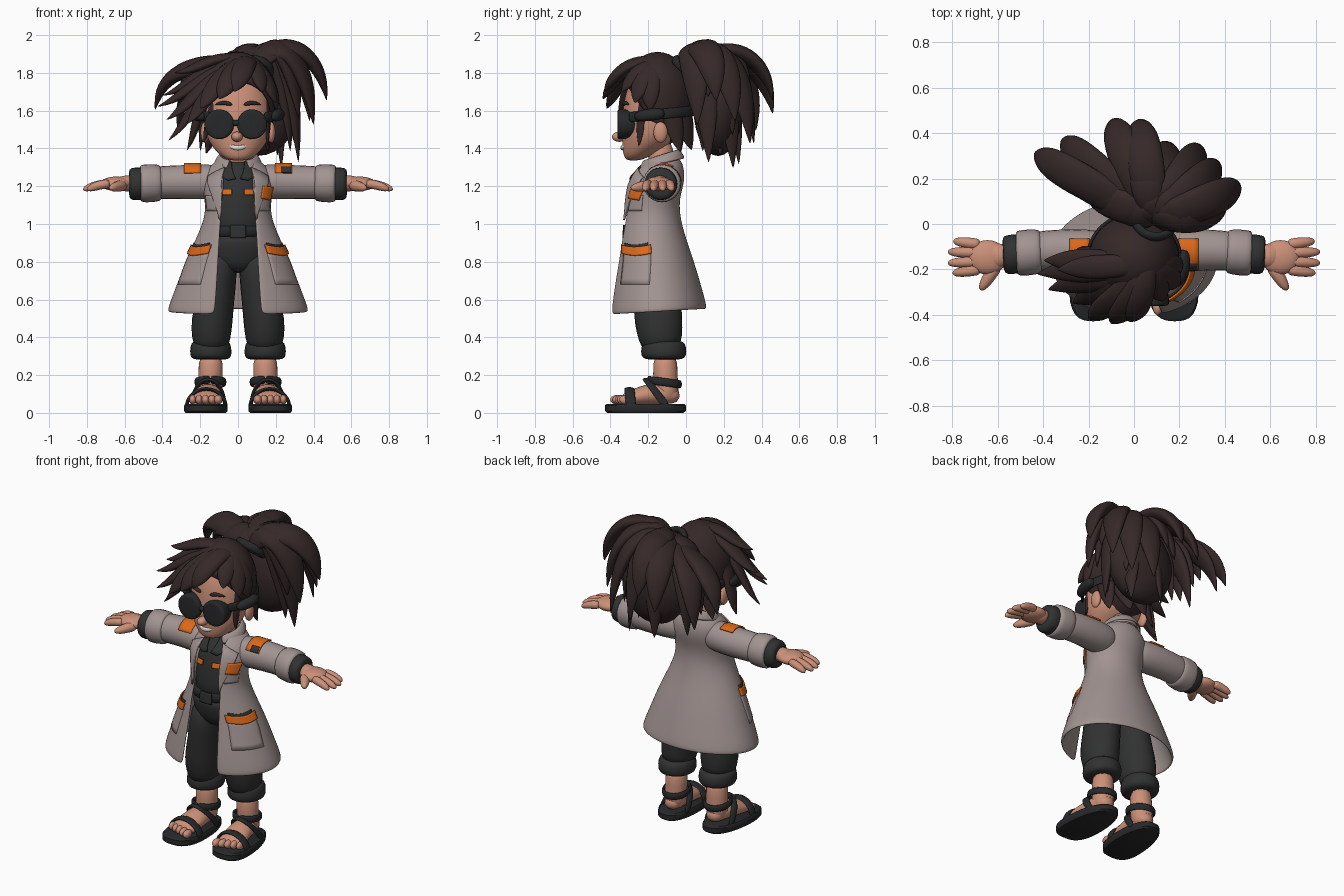
import bpy, bmesh, math, random
from mathutils import Vector, Matrix

random.seed(4)
if "Cube" in bpy.data.objects:
    bpy.data.objects.remove(bpy.data.objects["Cube"])
UP, BACK = Vector((0, 0, 1)), Vector((0, 1, 0))


def material(name, *rgb):
    m = bpy.data.materials.new(name)
    m.use_nodes = True
    m.diffuse_color = (*rgb, 1)
    m.node_tree.nodes["Principled BSDF"].inputs["Base Color"].default_value = (*rgb, 1)
    return m


SKIN = material("warm skin", .6, .28, .19)
HAIR = material("dark brown hair", .036, .021, .021)
COAT = material("grey coat", .36, .295, .285)
CLOTH = material("charcoal cloth", .03, .031, .031)
RUBBER = material("black rubber", .02, .021, .022)
LENS = material("dark lens", .04, .043, .046)
ORANGE = material("orange trim", .72, .14, .01)
TEETH = material("white teeth", .75, .72, .68)


def finish(bm, name, mat, mirror=False, sub=0, thick=0, sharp=False):
    bmesh.ops.recalc_face_normals(bm, faces=bm.faces)
    mesh = bpy.data.meshes.new(name)
    bm.to_mesh(mesh)
    bm.free()
    mesh.shade_smooth()
    if sharp:
        mesh.set_sharp_from_angle(angle=math.radians(40))
    mesh.materials.append(mat)
    obj = bpy.data.objects.new(name, mesh)
    bpy.context.collection.objects.link(obj)
    if mirror:
        obj.modifiers.new("Mirror", 'MIRROR').use_clip = False
    if thick:
        solid = obj.modifiers.new("Thickness", 'SOLIDIFY')
        solid.thickness, solid.offset = thick, 0
    if sub:
        s = obj.modifiers.new("Smooth", 'SUBSURF')
        s.levels = s.render_levels = sub


def skin_rings(bm, rings):
    rows = [[bm.verts.new(p) for p in ring] for ring in rings]
    n = len(rows[0])
    for a, b in zip(rows, rows[1:]):
        for i in range(n):
            bm.faces.new((a[i], a[(i + 1) % n], b[(i + 1) % n], b[i]))
    bm.faces.new(rows[0])
    bm.faces.new(rows[-1])


def tube(bm, pts, radii, ref=UP, n=12):
    """Skin a path; each radius is a number or a (wide, thick) pair; ref may vary."""
    pts, rings = [Vector(p) for p in pts], []
    for i, p in enumerate(pts):
        t = (pts[min(i + 1, len(pts) - 1)] - pts[max(i - 1, 0)]).normalized()
        side = t.cross(ref(p) if callable(ref) else ref).normalized()
        out = side.cross(t)
        r = radii[i] if isinstance(radii, list) else radii
        wide, deep = r if isinstance(r, tuple) else (r, r)
        angles = [math.tau * k / n for k in range(n)]
        rings.append([p + side * wide * math.cos(a) + out * deep * math.sin(a) for a in angles])
    skin_rings(bm, rings)


def tube_obj(name, mat, pts, radii, ref=UP, sub=1, **kw):
    bm = bmesh.new()
    tube(bm, pts, radii, ref)
    finish(bm, name, mat, sub=sub, **kw)


def ball(name, mat, loc, size, mirror=False):
    bm = bmesh.new()
    bmesh.ops.create_uvsphere(bm, u_segments=24, v_segments=14, radius=1,
                              matrix=Matrix.LocRotScale(Vector(loc), None, Vector(size)))
    finish(bm, name, mat, mirror)


def surf(levels, a, z, off=0):
    """Point on a stack of ellipses (z, centre y, rx, ry); angle 0 faces the front."""
    lo, hi = levels[0], levels[-1]
    for p, q in zip(levels, levels[1:]):
        if p[0] <= z <= q[0]:
            lo, hi = p, q
    f = min(max((z - lo[0]) / (hi[0] - lo[0]), 0), 1)
    cy, rx, ry = (lo[i] + (hi[i] - lo[i]) * f for i in (1, 2, 3))
    return Vector(((rx + off) * math.sin(a), cy - (ry + off) * math.cos(a), z))


def loft(name, mat, levels, n=20, sub=1, **kw):
    bm = bmesh.new()
    skin_rings(bm, [[surf(levels, math.tau * i / n, lv[0]) for i in range(n)] for lv in levels])
    finish(bm, name, mat, sub=sub, **kw)


def sheet(name, mat, f, nu, nv, thick=.008, **kw):
    bm = bmesh.new()
    g = [[bm.verts.new(f(u / nu, v / nv)) for u in range(nu + 1)] for v in range(nv + 1)]
    for v in range(nv):
        for u in range(nu):
            bm.faces.new((g[v][u], g[v][u + 1], g[v + 1][u + 1], g[v + 1][u]))
    finish(bm, name, mat, thick=thick, **kw)


def patch(name, mat, levels, corners, off=.01, sag=0, **kw):
    """Plate laid on a lofted surface; corners are (degrees, height)."""
    a, b, c, d = [Vector(p) for p in corners]

    def f(u, v):
        q = a.lerp(b, u).lerp(d.lerp(c, u), v)
        return surf(levels, math.radians(q.x), q.y - sag * math.sin(math.pi * u), off)
    sheet(name, mat, f, 10, 6, sharp=True, **kw)


# Coat body, open at the front
coat = [(.535, -.152, .365, .253), (.57, -.152, .358, .25), (.68, -.16, .315, .228),
        (.8, -.167, .27, .2), (.95, -.185, .2, .166), (1.05, -.187, .162, .145),
        (1.14, -.183, .17, .14), (1.22, -.162, .18, .145), (1.28, -.142, .165, .125),
        (1.315, -.132, .125, .105), (1.34, -.13, .092, .09)]


def coat_point(u, v):
    lv = coat[round(v * (len(coat) - 1))]
    gap = math.asin((.125 - .05 * min(v * 1.4, 1)) / lv[2])
    a = gap + (math.tau - 2 * gap) * u
    p = surf(coat, a, lv[0])
    p.z -= .015 * math.cos(a) * (1 - v) ** 4
    return p


sheet("coat_body", COAT, coat_point, 30, len(coat) - 1, thick=.018, sub=2)
patch("coat_lapel", COAT, coat, [(30, 1.02), (33, 1.03), (60, 1.25), (26, 1.3)], off=.014, mirror=True)
patch("coat_pocket", COAT, coat, [(38, .68), (82, .68), (86, .85), (37, .85)], off=.006, mirror=True)
patch("pocket_lining", CLOTH, coat, [(40, .87), (83, .87), (83, .9), (40, .9)], sag=.01, mirror=True)
patch("pocket_trim", ORANGE, coat, [(36, .845), (87, .845), (88, .89), (35, .89)],
      off=.018, sag=.012, mirror=True)
patch("chest_pocket", COAT, coat, [(40, 1.07), (72, 1.07), (72, 1.15), (40, 1.15)], off=.008, mirror=True)
patch("chest_badge", ORANGE, coat, [(40, 1.135), (66, 1.125), (72, 1.195), (42, 1.2)], off=.018)


# Folded coat collar, higher at the back
def collar_point(u, v):
    z, r = [(1.31, .108), (1.36, .094), (1.37, .098), (1.315, .128)][round(v * 3)]
    a = .45 + (math.tau - .9) * u
    return Vector((r * math.sin(a), -.135 - r * math.cos(a), z - .03 * math.cos(a)))


sheet("coat_collar", COAT, collar_point, 24, 3, thick=.012, sub=1)

# Sleeves, cuffs and shoulder patches
tube_obj("sleeve", COAT, [(.06, -.135, 1.225), (.15, -.125, 1.223), (.28, -.112, 1.222),
         (.4, -.117, 1.22), (.48, -.127, 1.215)], [.085, (.102, .098), (.096, .094), .091, .09], mirror=True)
tube_obj("sleeve_cuff", COAT, [(.405, -.12, 1.218), (.415, -.12, 1.218), (.46, -.125, 1.216),
         (.515, -.13, 1.214), (.52, -.13, 1.214)], [.09, .101, .106, .105, .09], mirror=True)
tube_obj("shirt_cuff", CLOTH, [(.5, -.13, 1.213), (.51, -.13, 1.213), (.57, -.138, 1.212),
         (.578, -.138, 1.212)], [.085, .091, .091, .07], mirror=True)


def on_sleeve(x, a, lift):
    r = .096 + lift
    return Vector((x, -.116 - r * math.sin(a), 1.222 + r * math.cos(a)))


sheet("shoulder_patch", ORANGE, lambda u, v: on_sleeve(.195 + .09 * u, 1.6 * v - .55, 0), 4, 10, mirror=True)
sheet("shoulder_tag", CLOTH, lambda u, v: on_sleeve(.23 + .05 * u, .65 + .4 * v, .004), 4, 4)

# Hands
ball("palm", SKIN, (.645, -.147, 1.213), (.085, .076, .038), mirror=True)
tube_obj("wrist", SKIN, [(.55, -.138, 1.215), (.6, -.14, 1.215), (.65, -.145, 1.213)],
         [(.052, .048), (.058, .044), (.06, .034)], mirror=True)
bm = bmesh.new()
for y, spread, length in ((-.09, .014, .115), (-.127, .004, .138), (-.164, -.008, .138), (-.2, -.016, .118)):
    path = [Vector((.675 + length * t, y + spread * t, 1.214 - .03 * t * t)) for t in (0, .35, .7, .97, 1.05)]
    tube(bm, path, [.027, .027, .025, .018, .005], n=8)
tube(bm, [(.6, -.175, 1.205), (.635, -.225, 1.2), (.66, -.267, 1.193), (.678, -.293, 1.19)],
     [.035, .032, .026, .01], n=8)
finish(bm, "fingers", SKIN, mirror=True, sub=1)

# Shirt, belt and trousers
shirt = [(.9, -.18, .165, .14), (1.05, -.182, .145, .133), (1.16, -.178, .15, .128),
         (1.25, -.158, .145, .12), (1.31, -.135, .085, .09), (1.335, -.13, .075, .08)]
loft("shirt", CLOTH, shirt)
patch("shirt_pocket_trim", ORANGE, shirt, [(12, 1.155), (30, 1.155), (30, 1.185), (12, 1.185)], mirror=True)
patch("shirt_collar", CLOTH, shirt, [(4, 1.24), (20, 1.23), (75, 1.335), (24, 1.335)], off=.016, mirror=True)
loft("belt", RUBBER, [(.935, -.18, .166, .14), (.94, -.18, .172, .148),
                      (.985, -.18, .17, .147), (.99, -.18, .16, .138)], sub=0)
patch("belt_buckle", CLOTH, shirt, [(-14, .925), (14, .925), (14, .995), (-14, .995)], off=.013)
loft("trouser_hips", CLOTH, [(.74, -.16, .06, .07), (.77, -.162, .14, .112), (.83, -.168, .178, .132),
                             (.9, -.175, .175, .138), (.95, -.18, .165, .138)])
tube_obj("trouser_leg", CLOTH, [(.088, -.168, .88), (.1, -.163, .74), (.12, -.153, .6), (.14, -.145, .48),
         (.142, -.135, .39), (.142, -.125, .33)],
         [(.085, .12), (.1, .134), (.104, .13), (.116, .134), (.106, .12), (.09, .1)], BACK, mirror=True)
tube_obj("trouser_cuff", CLOTH, [(.144, -.118, z) for z in (.385, .37, .325, .29, .28)],
         [.09, (.109, .12), (.116, .127), (.112, .122), .08], BACK, mirror=True)

# Feet and sandals
tube_obj("ankle", SKIN, [(.143, -.11, .32), (.145, -.11, .2), (.148, -.105, .12), (.15, -.1, .05)],
         [.07, .066, .07, .06], BACK, mirror=True)
tube_obj("foot", SKIN, [(.147, -.03, .085), (.15, -.1, .1), (.158, -.2, .1), (.168, -.29, .077),
         (.172, -.35, .065)], [(.04, .035), (.065, .055), (.075, .062), (.088, .042), (.08, .026)], mirror=True)
for i in range(5):
    x = .104 + .034 * i
    ball("toe", SKIN, (x, -.365 + .012 * i, .07), (.022 - .001 * i, .036, .025), mirror=True)
bm = bmesh.new()
rings = []
for z, grow in ((0, .94), (.01, 1), (.04, 1), (.048, .95)):
    ring = []
    for k in range(32):
        a = math.tau * k / 32
        c, s = math.cos(a), math.sin(a)
        width = (.112 - .018 * s) * grow
        ring.append((.168 - .012 * s + width * math.copysign(abs(c) ** .75, c),
                     -.215 + .214 * grow * math.copysign(abs(s) ** .85, s), z))
    rings.append(ring)
skin_rings(bm, rings)
finish(bm, "sandal_sole", RUBBER, mirror=True, sharp=True)
# Straps: y at the sole, how far the top leans forward, centre x, half width, top, band width
for y, lean, x, w, top, band in ((-.29, .01, .168, .105, .128, .028), (-.1, .11, .157, .088, .178, .022)):
    arch = [math.pi * k / 12 for k in range(13)]
    tube_obj("sandal_strap", RUBBER, [(x + w * math.cos(a), y - lean * math.sin(a), .03 + (top - .03) * math.sin(a))
             for a in arch], (band, .01), lambda p: Vector((p.x - .165, 0, p.z - .03)), mirror=True)
loop = [math.tau * k / 20 for k in range(21)]
tube_obj("ankle_strap", RUBBER, [(.146 + .076 * math.sin(a), -.115 - .085 * math.cos(a), .163 + .012 * math.cos(a))
         for a in loop], (.022, .01), lambda p: Vector((p.x - .146, p.y + .115, 0)), mirror=True)

# Head and face
loft("head", SKIN, [(1.335, -.28, .04, .03), (1.355, -.262, .085, .068), (1.4, -.225, .132, .112),
                    (1.46, -.192, .168, .148), (1.53, -.182, .178, .156), (1.62, -.18, .176, .156),
                    (1.72, -.17, .165, .145), (1.82, -.17, .09, .09)], n=24, sub=2)
tube_obj("neck", SKIN, [(0, -.125, 1.25), (0, -.13, 1.33), (0, -.14, 1.45)], [.075, .068, .075], BACK)
ball("nose", SKIN, (-.005, -.352, 1.462), (.03, .04, .027))
ball("ear", SKIN, (.176, -.135, 1.485), (.022, .037, .055), mirror=True)
tube_obj("smile", TEETH, [(-.055, -.314, 1.418), (-.03, -.334, 1.406), (0, -.34, 1.402),
         (.03, -.334, 1.406), (.055, -.314, 1.418)], [.003, (.009, .012), (.009, .015), (.009, .012), .003])
tube_obj("eyebrow", HAIR, [(.028, -.332, 1.63), (.075, -.326, 1.647), (.125, -.3, 1.63)],
         [.01, .014, .004], mirror=True)

# Goggles
for x in (-.1, .075):
    c = Vector((x, -.315, 1.528))
    tube_obj("goggle_rim", RUBBER, [c + BACK * d for d in (.06, .03, -.015, -.04, -.048, -.046, -.03)],
             [.07, .076, .083, .083, .076, .066, .062], sub=1)
    tube_obj("goggle_lens", LENS, [c + BACK * d for d in (-.02, -.041)], .065, sub=0, sharp=True)
tube_obj("goggle_bridge", RUBBER, [(-.04, -.345, 1.535), (.02, -.345, 1.535)], .018)
arc = [math.radians(42 + 276 * k / 28) for k in range(29)]
tube_obj("goggle_strap", RUBBER, [(.205 * math.sin(a), -.155 - .2 * math.cos(a), 1.58 - .02 * math.cos(a))
         for a in arc], (.028, .009), lambda p: Vector((p.x, p.y + .155, 0)))
tube_obj("strap_buckle", RUBBER, [(.18, -.275, 1.565), (.208, -.22, 1.575), (.22, -.16, 1.582), (.213, -.11, 1.585)],
         [.024, .034, .034, .026], mirror=True)

# Hair cap, cut away around the face
CENTRE, SIZE = Vector((0, -.15, 1.66)), Vector((.194, .185, .245))
bm = bmesh.new()
bmesh.ops.create_uvsphere(bm, u_segments=32, v_segments=20, radius=1, matrix=Matrix.LocRotScale(CENTRE, None, SIZE))
bmesh.ops.bisect_plane(bm, geom=bm.verts[:] + bm.edges[:] + bm.faces[:], plane_co=(0, -.22, 1.6),
                       plane_no=(0, -.33, -.22), clear_outer=True)
finish(bm, "hair_cap", HAIR, thick=.012)


def lock(bm, ctrl, r, centre, flat=.5):
    """Full strand with a short tip along a Bezier curve, broad side facing away from centre."""
    a, b, c, d = ctrl
    ts = [i / 10 for i in range(11)]
    path = [a * (1 - t) ** 3 + b * 3 * t * (1 - t) ** 2 + c * 3 * t * t * (1 - t) + d * t ** 3 for t in ts]
    wide = [max(r * (.65 + .8 * t) * (1 - t ** 3), .002) for t in ts]
    tube(bm, path, [(w, w * flat) for w in wide], lambda p: p - centre, n=8)


def hull(p, grow):
    d = p - CENTRE
    unit = Vector((d.x / SIZE.x, d.y / SIZE.y, d.z / SIZE.z))
    return CENTRE + d * grow / unit.length


# Swept fringe, side locks and nape locks
root = Vector((.06, -.17, 1.865))
bm = bmesh.new()
for x, y, z, r in ((-.34, -.2, 1.8, .065), (-.4, -.16, 1.68, .07), (-.43, -.22, 1.62, .07),
                   (-.38, -.29, 1.55, .07), (-.37, -.23, 1.44, .06), (-.27, -.13, 1.39, .065),
                   (-.27, -.35, 1.53, .07), (-.2, -.42, 1.61, .075), (-.1, -.44, 1.66, .075),
                   (-.02, -.43, 1.7, .07), (.13, -.34, 1.7, .06), (.2, -.27, 1.64, .065),
                   (.205, -.19, 1.6, .065), (.16, -.25, 1.41, .035), (-.18, -.24, 1.43, .035),
                   (.16, -.03, 1.38, .07), (.05, .03, 1.39, .08), (-.06, .03, 1.39, .08), (-.17, -.03, 1.37, .07)):
    tip = Vector((x, y, z))
    puff = 1.45 if y < -.4 else 1.27 if x < .02 and y < -.1 else 1.08
    lock(bm, (root, hull(root.lerp(tip, .35), min(puff, 1.3)), hull(root.lerp(tip, .75), puff), tip), r, CENTRE)
finish(bm, "fringe_locks", HAIR, sub=1)

# Ponytail fanning out of its tie
tie, core = Vector((.09, .01, 1.82)), Vector((.1, .17, 1.61))
ball("ponytail_core", HAIR, core, (.22, .13, .25))
bm = bmesh.new()
for x, y, z in ((-.44, .31, 1.6), (-.32, .37, 1.49), (-.2, .27, 1.38), (-.1, .46, 1.58), (.02, .46, 1.65),
                (.03, .28, 1.31), (.15, .36, 1.42), (.3, .34, 1.42), (.23, .25, 1.29), (.47, .16, 1.65),
                (.4, .06, 1.52), (.32, .12, 1.32), (.38, .26, 1.54), (-.22, .16, 1.48)):
    tip = Vector((x, y, z))
    for shrink, r in ((1, .1), (.72, .09)):
        end = tie.lerp(tip, shrink) + UP * (z - 1.8) * (1 - shrink) * .6
        end.x += random.uniform(-.03, .03) * (shrink < 1)
        out = Vector((end.x - tie.x, end.y - tie.y, 0))
        rise, drop = min(.24, .2 + .35 * x), .13 + .4 * (end.z - tie.z)
        lock(bm, (tie, tie + out * .45 + UP * rise, tie + out * .95 + UP * min(drop, rise), end), r, core)
finish(bm, "ponytail_locks", HAIR, sub=1)
axis = Vector((.15, .6, .75)).normalized()
e1 = axis.cross(BACK).normalized()
e2 = axis.cross(e1)
tube_obj("ponytail_tie", RUBBER, [tie + (e1 * math.cos(a) + e2 * math.sin(a)) * .085 for a in loop],
         (.024, .018), lambda p: p - tie)
